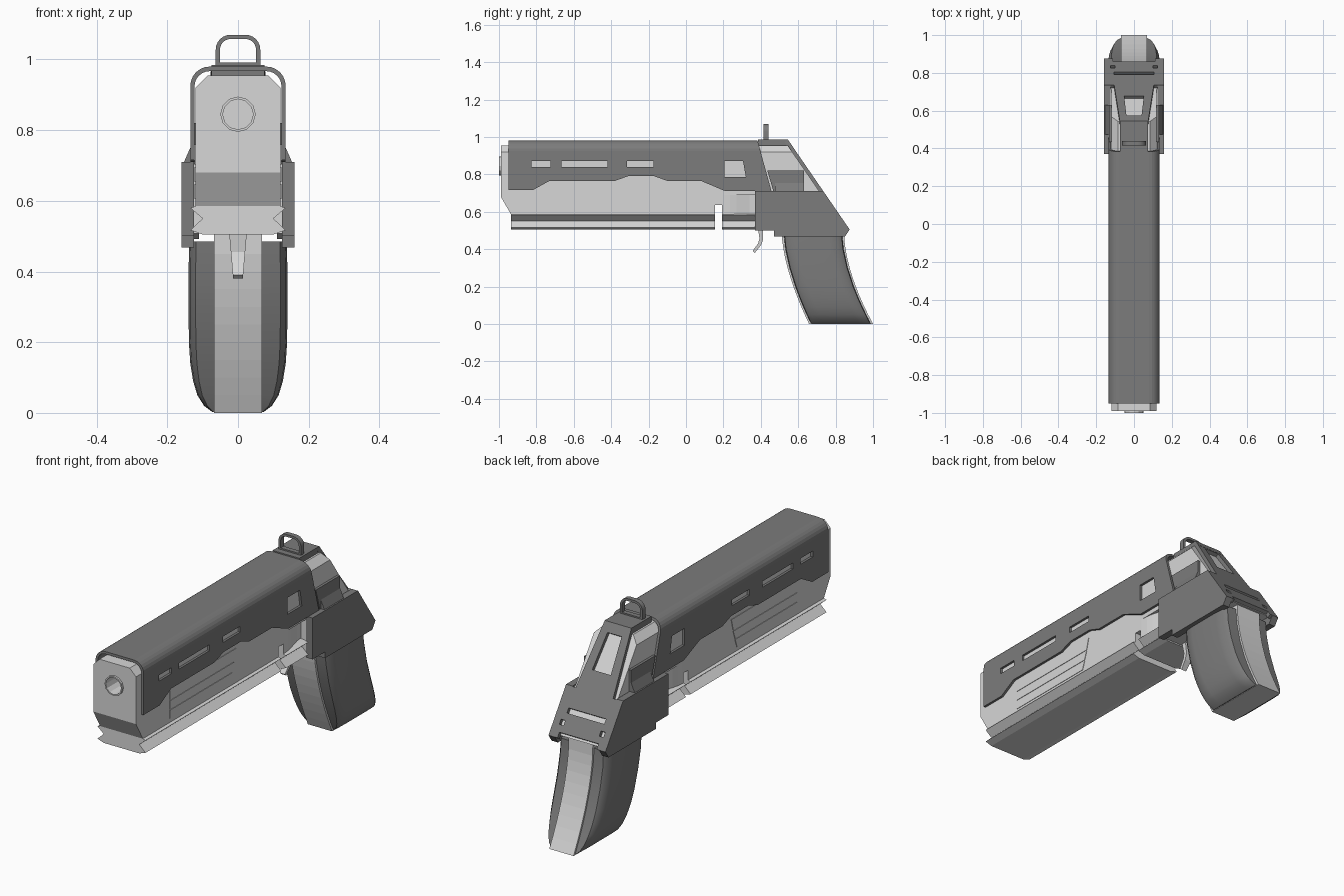
import bpy, bmesh, math
from mathutils import Vector, Matrix

if "Cube" in bpy.data.objects:
    bpy.data.objects.remove(bpy.data.objects["Cube"])


def material(name, v):
    m = bpy.data.materials.new(name)
    m.diffuse_color = (v, v, v, 1)
    m.use_nodes = True
    m.node_tree.nodes["Principled BSDF"].inputs["Base Color"].default_value = m.diffuse_color
    return m


LIGHT = material("light_grey", 0.68)
DARK = material("dark_grey", 0.2)


def finish(name, bm, mat, smooth=None):
    bmesh.ops.recalc_face_normals(bm, faces=bm.faces)
    me = bpy.data.meshes.new(name)
    bm.to_mesh(me)
    bm.free()
    ob = bpy.data.objects.new(name, me)
    bpy.context.collection.objects.link(ob)
    me.materials.append(mat)
    if smooth:
        me.shade_smooth()
        me.set_sharp_from_angle(angle=math.radians(smooth))
    return ob


def add_prism(bm, pts, axis, a, b):
    # axis x: pts are (y, z); axis y: pts are (x, z); axis z: pts are (x, y)
    place = {'x': lambda p, t: (t, p[0], p[1]),
             'y': lambda p, t: (p[0], t, p[1]),
             'z': lambda p, t: (p[0], p[1], t)}[axis]
    lo = [bm.verts.new(place(p, a)) for p in pts]
    hi = [bm.verts.new(place(p, b)) for p in pts]
    bm.faces.new(lo)
    bm.faces.new(hi[::-1])
    for i in range(len(pts)):
        j = (i + 1) % len(pts)
        bm.faces.new((lo[i], hi[i], hi[j], lo[j]))


def prisms(name, items, mat, smooth=None):
    bm = bmesh.new()
    for it in items:
        add_prism(bm, *it)
    return finish(name, bm, mat, smooth)


def slice_off(ob, co, no):
    # remove everything on the normal side of a plane and cap the cut
    bm = bmesh.new()
    bm.from_mesh(ob.data)
    r = bmesh.ops.bisect_plane(bm, geom=bm.verts[:] + bm.edges[:] + bm.faces[:],
                               plane_co=co, plane_no=no, clear_outer=True)
    bmesh.ops.edgeloop_fill(bm, edges=[e for e in r['geom_cut'] if isinstance(e, bmesh.types.BMEdge)])
    bmesh.ops.recalc_face_normals(bm, faces=bm.faces)
    bm.to_mesh(ob.data)
    bm.free()


def cut(ob, items):
    cutter = prisms("cutter", items, ob.data.materials[0])
    cutter.hide_render = True
    mod = ob.modifiers.new("cut", 'BOOLEAN')
    mod.operation, mod.solver, mod.object = 'DIFFERENCE', 'EXACT', cutter
    bpy.context.view_layer.update()
    dg = bpy.context.evaluated_depsgraph_get()
    me = bpy.data.meshes.new_from_object(ob.evaluated_get(dg))
    ob.modifiers.clear()
    ob.data = me
    bpy.data.objects.remove(cutter)


def rect(a0, a1, b0, b1):
    return [(a0, b0), (a1, b0), (a1, b1), (a0, b1)]


def arch(w, r, z0, z1, n=6):
    right = [(w - r + r * math.cos(i * math.pi / 2 / n), z1 - r + r * math.sin(i * math.pi / 2 / n))
             for i in range(n + 1)]
    right = [(w, z0)] + right
    return right + [(-x, z) for x, z in right[::-1]]


def mirrored(pts):
    return pts + [(-x, y) for x, y in pts[::-1]]


def both_sides(pts, a, b):
    return [(pts, 'x', a, b), (pts, 'x', -b, -a)]


def circle(r, z, n=12):
    return [(r * math.cos(2 * math.pi * i / n), z + r * math.sin(2 * math.pi * i / n)) for i in range(n)]


# Sloped back: line from P0 (top) down to P1, with outward normal
P0, P1 = Vector((0, 0.545, 0.985)), Vector((0, 0.875, 0.505))
D = (P1 - P0).normalized()
N = Vector((0, -D.z, D.y))
BACK = P0 - N * 0.018

# Upper barrel block with chamfered top and muzzle bore
upper = prisms("barrel_block", [(mirrored([(0.12, 0.69), (0.12, 0.92), (0.085, 0.955)]), 'y', -0.99, 0.9)], LIGHT)
slice_off(upper, BACK, N)
cut(upper, [(circle(0.043, 0.845), 'y', -1.1, -0.9)])
ring = prisms("muzzle_ring", [(circle(0.05, 0.845), 'y', -1.0, -0.985)], LIGHT)
cut(ring, [(circle(0.043, 0.845), 'y', -1.1, -0.9)])

# Lower body, tapering behind the cross slot, with a sloped chin
plan = mirrored([(0.12, -0.99), (0.12, 0.2), (0.118, 0.235), (0.112, 0.27),
                 (0.103, 0.305), (0.094, 0.34), (0.09, 0.38)])
lower = prisms("lower_body", [(plan, 'z', 0.575, 0.695)], LIGHT)
slice_off(lower, (0, -0.99, 0.68), (0, -0.095, -0.055))
slot = [(rect(0.155, 0.192, 0.4, 0.635), 'x', -0.3, 0.3)]
cut(lower, slot)

# Under rail with side grooves
rail = prisms("under_rail", [(mirrored([(0.10, 0.505), (0.135, 0.517), (0.10, 0.55),
                                        (0.135, 0.58), (0.11, 0.588)]), 'y', -0.935, 0.37)], LIGHT)
cut(rail, slot)

# Raised ribbed panels on the lower body
ribs = []
for z0, z1, back in ((0.605, 0.648, -0.22), (0.653, 0.696, -0.205), (0.701, 0.76, -0.19)):
    ribs += both_sides([(-0.72, z0), (back - 0.015, z0), (back, z1), (-0.72, z1)], 0.119, 0.1225)
prisms("side_ribs", ribs, LIGHT)

# Dark shroud with shaped lower edge and vent slots
shroud = prisms("shroud", [(arch(0.135, 0.055, 0.69, 0.98) + arch(0.123, 0.043, 0.69, 0.967)[::-1],
                            'y', -0.95, 0.48)], DARK)
edge = [(-1.1, 0.6), (-1.1, 0.715), (-0.82, 0.715), (-0.73, 0.765), (-0.38, 0.765), (-0.31, 0.79),
        (-0.17, 0.79), (-0.10, 0.765), (0.08, 0.765), (0.21, 0.71), (0.457, 0.71), (0.38, 0.99),
        (0.6, 0.99), (0.6, 0.6)]
vents = [rect(a, b, 0.84, 0.87) for a, b in ((-0.825, -0.725), (-0.665, -0.42), (-0.315, -0.175))]
vents.append([(0.205, 0.785), (0.32, 0.785), (0.305, 0.87), (0.205, 0.87)])
cut(shroud, [(p, 'x', -0.3, 0.3) for p in [edge] + vents])

# Light core inside the rear frame
core = prisms("frame_core", [(rect(0.375, 0.95, 0.508, 0.705), 'x', -0.124, 0.124)], LIGHT)
slice_off(core, BACK, N)

# Dark side plates of the frame and the cheek blocks above them
plate = [(0.37, 0.71), (0.733, 0.71), (0.875, 0.505), (0.85, 0.468), (0.47, 0.468), (0.47, 0.5), (0.37, 0.5)]
prisms("frame_sides", both_sides(plate, 0.124, 0.16), DARK)
cheek = [(0.47, 0.70), (0.63, 0.70), (0.63, 0.82), (0.435, 0.82)]
prisms("cheek_blocks", both_sides(cheek, 0.11, 0.133), DARK)
flare = [(0.12, 0.705), (0.155, 0.705), (0.133, 0.755), (0.12, 0.755)]
prisms("cheek_flares", [([(s * x, z) for x, z in flare], 'y', 0.475, 0.63) for s in (1, -1)], DARK)

# Back strap: cut flat as (x, distance along slope), then tilted into place
strap = prisms("back_strap", [(mirrored([(0.075, 0.0), (0.105, 0.335), (0.16, 0.335), (0.16, 0.5825),
                                         (0.11, 0.5825), (0.11, 0.555)]), 'z', -0.022, 0)], DARK)
holes = [[(-0.04, 0.05), (0.04, 0.05), (0.052, 0.235), (-0.052, 0.235)],
         rect(-0.105, 0.105, 0.435, 0.46),
         rect(-0.125, -0.10, 0.495, 0.52), rect(0.10, 0.125, 0.495, 0.52)]
cut(strap, [(h, 'z', -0.1, 0.1) for h in holes])
tilt = Matrix((Vector((1, 0, 0)), D, N)).transposed().to_4x4()
strap.data.transform(Matrix.Translation(P0) @ tilt)
if tilt.determinant() < 0:
    strap.data.flip_normals()

# Top cap and rear sight loop
prisms("top_cap", [([(0.385, 0.95), (0.57, 0.95), (0.545, 0.985), (0.385, 0.985)], 'x', -0.075, 0.075)], DARK)
prisms("sight_loop", [(arch(0.063, 0.042, 0.983, 1.07) + arch(0.051, 0.03, 0.983, 1.058)[::-1],
                       'y', 0.415, 0.44),
                      (rect(-0.055, 0.055, 0.983, 0.992), 'y', 0.415, 0.44)], DARK, 30)

# Trigger, narrowing toward its tip
trigger = prisms("trigger", [([(0.385, 0.51), (0.41, 0.51), (0.412, 0.45), (0.40, 0.42), (0.368, 0.38),
                               (0.356, 0.39), (0.385, 0.43), (0.393, 0.455)], 'x', -0.025, 0.025)], LIGHT)
for v in trigger.data.vertices:
    v.co.x *= 0.55 + 0.45 * (v.co.z - 0.38) / 0.13


# Grip: light centre spine with dark rounded side panels
def grip_y(z):
    t = max(0, (0.485 - z) / 0.485)
    return 0.512 + 0.146 * t ** 1.6, 0.845 + 0.155 * t ** 1.7


levels = [0.505, 0.45, 0.4, 0.35, 0.3, 0.25, 0.2, 0.15, 0.1, 0.05, 0]
spine = [(grip_y(z)[0], z) for z in levels] + [(grip_y(z)[1], z) for z in levels[::-1]]
prisms("grip_spine", [(spine, 'x', -0.068, 0.068)], LIGHT)

widths = [(0.485, 0.138), (0.4, 0.14), (0.3, 0.14), (0.2, 0.139), (0.14, 0.135), (0.09, 0.127),
          (0.05, 0.115), (0.02, 0.096), (0.002, 0.072)]
bm = bmesh.new()
for s in (1, -1):
    rings = []
    for z, w in widths:
        f, b = grip_y(z)
        f, b, d = f + 0.01, b - 0.01, w - 0.06
        sec = [(0.06, f), (0.06 + 0.75 * d, f + 0.004), (0.06 + 0.95 * d, f + 0.025), (w, f + 0.07)]
        sec += [(x, f + b - y) for x, y in sec[::-1]]
        rings.append([bm.verts.new((s * x, y, z)) for x, y in sec])
    for r0, r1 in zip(rings, rings[1:]):
        for i in range(8):
            j = (i + 1) % 8
            bm.faces.new((r0[i], r0[j], r1[j], r1[i]))
    bm.faces.new(rings[0])
    bm.faces.new(rings[-1])
finish("grip_panels", bm, DARK, 35)
